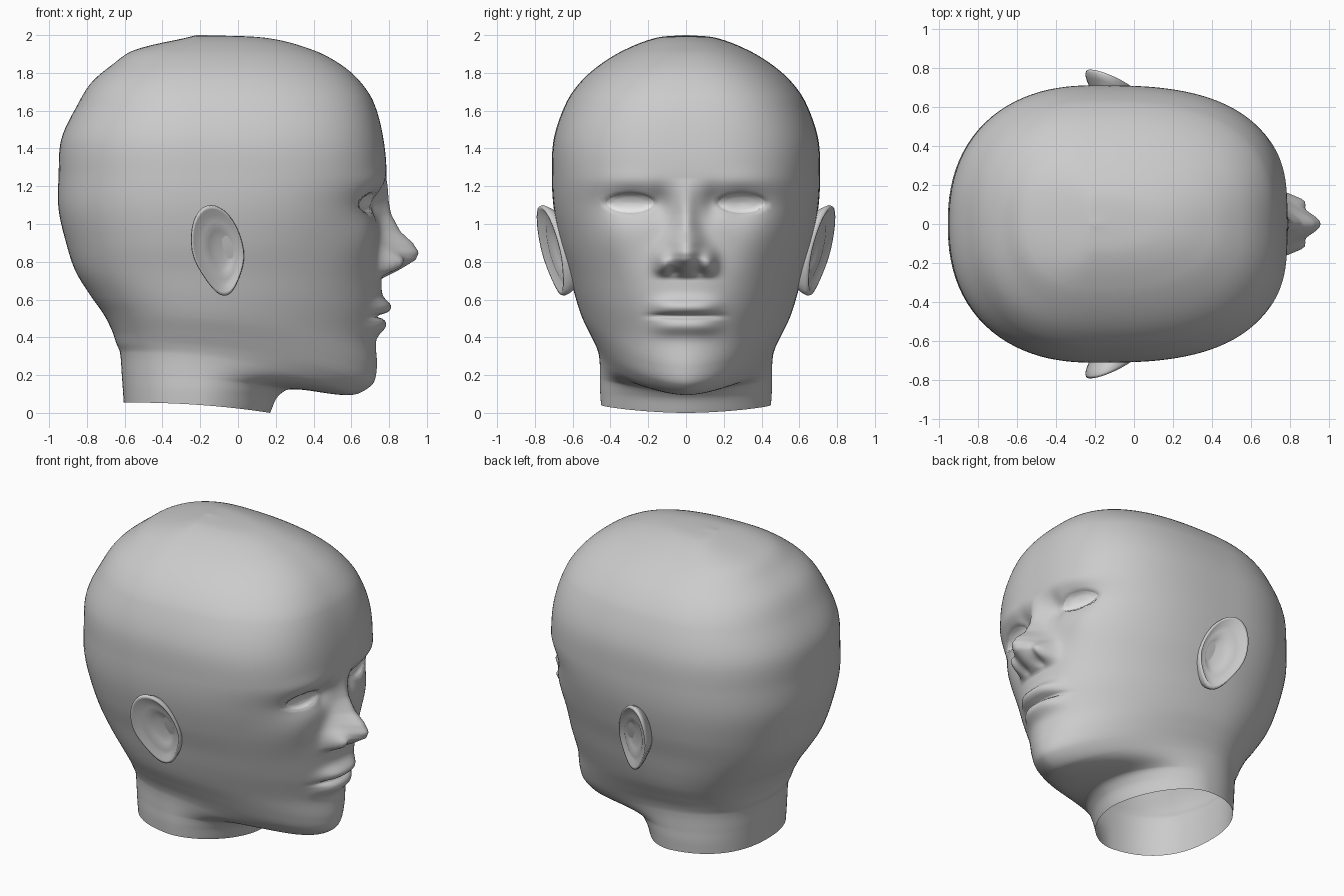
import bpy, bmesh, math
from mathutils import Vector
from mathutils.bvhtree import BVHTree

cube = bpy.data.objects.get("Cube")
if cube:
    bpy.data.objects.remove(cube)


def make_material(name, value):
    colour = (value, value, value, 1)
    material = bpy.data.materials.new(name)
    material.use_nodes = True
    material.diffuse_color = colour
    shader = next(n for n in material.node_tree.nodes if n.type == 'BSDF_PRINCIPLED')
    shader.inputs["Base Color"].default_value = colour
    return material


skin = make_material("plain grey", .6)
white = make_material("eye white", .95)


def smooth(start, end, value):
    t = min(max((value - start) / (end - start), 0), 1)
    return t * t * (3 - 2 * t)


def bell(value, centre, width):
    return math.exp(-((value - centre) / width) ** 2)


def slope(keys, i):
    """Direction of the curve at a key, weighted by the key spacing."""
    before, here, after = keys[max(i - 1, 0)], keys[i], keys[min(i + 1, len(keys) - 1)]
    return (after - before) / ((after - here).length + (here - before).length)


def spline(keys, i, t):
    """Point on a smooth curve between key i and the next."""
    start, end = keys[i], keys[i + 1]
    span = (end - start).length
    ease = t * t * (3 - 2 * t)
    leave = slope(keys, i) * (span * t * (1 - t) ** 2)
    arrive = slope(keys, i + 1) * (span * t * t * (1 - t))
    return start.lerp(end, ease) + leave - arrive


def circle_angles(count):
    return [math.tau * j / count for j in range(count)]


def bridge(bm, loops):
    for lower, upper in zip(loops, loops[1:]):
        for j in range(len(lower)):
            bm.faces.new((lower[j - 1], lower[j], upper[j], upper[j - 1]))


def orient(bm):
    bmesh.ops.recalc_face_normals(bm, faces=bm.faces)


def finish(bm, name, material):
    for face in bm.faces:
        face.smooth = True
    mesh = bpy.data.meshes.new(name)
    bm.to_mesh(mesh)
    bm.free()
    mesh.materials.append(material)
    bpy.context.collection.objects.link(bpy.data.objects.new(name, mesh))


# Nose ridge: height on the head and projection, from brow to lip
NOSE_RIDGE = [(1.24, 0), (1.05, .06), (.96, .11), (.9, .175), (.85, .205), (.81, .185), (.76, .1), (.71, 0)]
EYE_Y, EYE_Z, EYE_WIDTH, EYE_HEIGHT = .295, 1.11, .125, .052


def nose(y, z):
    width = .1 - .045 * smooth(.83, 1.05, z)
    for (top, start), (bottom, end) in zip(NOSE_RIDGE, NOSE_RIDGE[1:]):
        if bottom <= z <= top:
            share = (top - z) / (top - bottom)
            return (start + (end - start) * share) * bell(y, 0, width)
    return 0


def relief(y, z):
    """Forward offset of the face features."""
    y = abs(y)
    nostril_wing = .085 * bell(y, .12, .04) * bell(z, .79, .06) * smooth(.7, .76, z)
    nostril = .025 * bell(y, .065, .03) * bell(z, .745, .02)
    socket = .045 * bell(y, .28, .14) * bell(z, EYE_Z, .08)
    inner_corner = .03 * bell(y, .14, .05) * bell(z, EYE_Z, .08)
    brow = .012 * bell(y, .32, .18) * bell(z, 1.22, .06)
    almond = 1 - ((y - EYE_Y) / EYE_WIDTH) ** 2 - ((z - EYE_Z) / EYE_HEIGHT) ** 2
    eye_recess = .022 * smooth(-.25, .2, almond)
    cheekbone = .025 * bell(y, .38, .14) * bell(z, .92, .14)
    across_mouth = math.exp(-(y / .17) ** 4)
    lips = across_mouth * (.055 * bell(z, .56, .045) + .042 * bell(z, .46, .045))
    mouth_line = .045 * across_mouth * bell(z, .512, .012)
    raised = nose(y, z) + nostril_wing + brow + cheekbone + lips
    sunken = nostril + socket + inner_corner + eye_recess + mouth_line
    return raised - sunken


# Cranium levels: front x, back x, height, half width
CRANIUM = [
    (-.18, -.22, 2, .01),
    (.15, -.28, 1.985, .16),
    (.4, -.55, 1.92, .33),
    (.55, -.67, 1.84, .46),
    (.65, -.775, 1.75, .56),
    (.72, -.845, 1.64, .635),
    (.77, -.935, 1.45, .7),
    (.785, -.95, 1.25, .71),
    (.755, -.95, 1.08, .7),
    (.75, -.91, .9, .665),
]
# Tilted jaw and neck levels: front x and z, back x and z, half width
JAW = [
    (.76, .72, -.86, .75, .62),
    (.755, .55, -.78, .62, .585),
    (.73, .38, -.71, .52, .55),
    (.735, .24, -.665, .43, .505),
    (.71, .15, -.645, .37, .475),
    (.6, .095, -.625, .32, .46),
    (.28, .125, -.615, .2, .455),
    (.21, .085, -.61, .13, .455),
    (.17, 0, -.605, .055, .45),
]
LEVELS = [Vector((front, z, back, z, half)) for front, back, z, half in CRANIUM]
LEVELS += [Vector(row) for row in JAW]
SEGMENTS, STEPS, MIDDLE = 144, 16, -.2


def level_loop(bm, level):
    front, front_z, back, back_z, half = level
    loop = []
    for turn in circle_angles(SEGMENTS):
        angle = turn - .5 * math.sin(turn)      # closer spacing on the face
        c, s = math.cos(angle), math.sin(angle)
        power = 1.7 + 1.1 * bell(front_z, 1.4, .8) if c > 0 else 2.3
        radius = (abs(c) ** power + abs(s) ** power) ** (-1 / power)
        reach = front - MIDDLE if c > 0 else MIDDLE - back
        x, y = MIDDLE + radius * c * reach, half * radius * s
        share = min(max((x - back) / (front - back), 0), 1)
        z = back_z + (front_z - back_z) * share ** 2.2
        loop.append(bm.verts.new((x + relief(y, z) * smooth(.3, .52, x), y, z)))
    return loop


# Head and neck, open below
bm = bmesh.new()
loops = [level_loop(bm, spline(LEVELS, i, k / STEPS))
         for i in range(len(LEVELS) - 1) for k in range(STEPS)]
loops.append(level_loop(bm, LEVELS[-1]))
bridge(bm, loops)
bm.faces.new(loops[0])
orient(bm)
surface = BVHTree.FromBMesh(bm)
finish(bm, "head_and_neck", skin)


# Eyes: thin almond plates lying in the sockets
def add_eye(side, name):
    bm = bmesh.new()
    loops = []
    for scale in (1, .8, .6, .4, .2, .02):
        loop = []
        for angle in circle_angles(32):
            s = math.sin(angle)
            y = side * (EYE_Y + EYE_WIDTH * scale * math.cos(angle))
            z = EYE_Z + EYE_HEIGHT * scale * s * (.75 + .25 * abs(s))
            hit = surface.ray_cast(Vector((2, y, z)), Vector((-1, 0, 0)))[0]
            loop.append(bm.verts.new((hit.x + .006, y, z)))
        loops.append(loop)
    bridge(bm, loops)
    bm.faces.new(loops[-1])
    orient(bm)
    if sum(face.normal.x for face in bm.faces) < 0:
        bmesh.ops.reverse_faces(bm, faces=bm.faces)
    finish(bm, name, white)


# Ears: flared shells with a rolled rim and a hollow; scale and outward offset per loop
EAR_LOOPS = [(.5, -.17), (.8, -.08), (.95, -.03), (1, -.004), (.98, .012), (.91, .012),
             (.78, -.014), (.64, -.008), (.44, -.03), (.25, -.038), (.03, -.04)]
EAR_Z = .86


def add_ear(side, name):
    bm = bmesh.new()
    loops = []
    for scale, outward in EAR_LOOPS:
        loop = []
        for angle in circle_angles(36):
            rise = .24 * scale * math.sin(angle)
            lobe_taper = 1 - .25 * smooth(0, -.24, rise)
            x = -.107 + .138 * scale * lobe_taper * math.cos(angle) - .15 * rise + .03 * (1 - scale)
            y = .664 - .372 * x + .18 * rise + outward
            loop.append(bm.verts.new((x, side * y, EAR_Z + rise)))
        loops.append(loop)
    bridge(bm, loops)
    bm.faces.new(loops[0])
    bm.faces.new(loops[-1])
    orient(bm)
    finish(bm, name, skin)


for side, label in ((1, "left"), (-1, "right")):
    add_eye(side, label + "_eye")
    add_ear(side, label + "_ear")
